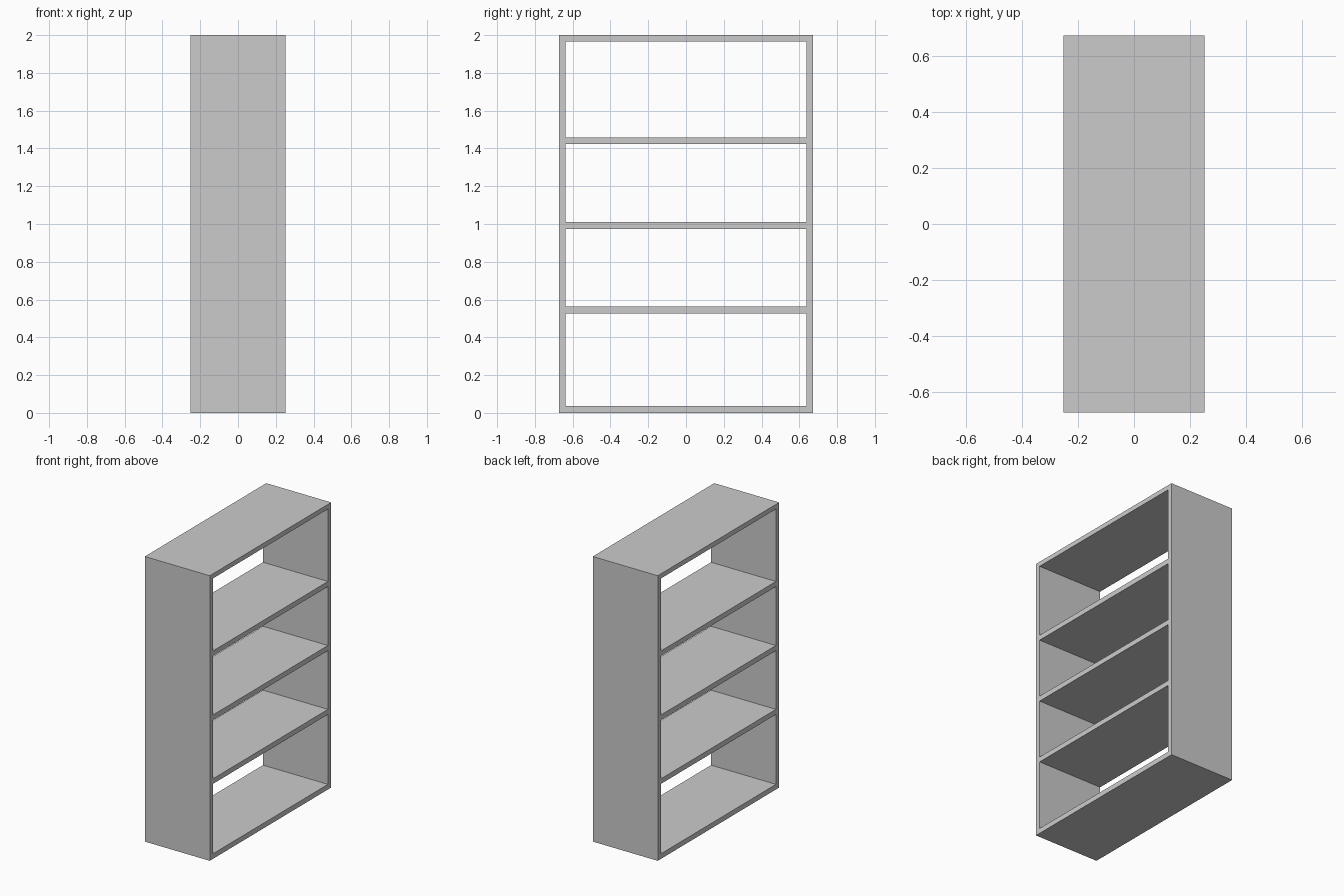
import bpy, bmesh

if "Cube" in bpy.data.objects:
    bpy.data.objects.remove(bpy.data.objects["Cube"])

HALF_DEPTH = 0.252
HALF_WIDTH = 0.673
INNER = 0.637
HEIGHT = 2.0


def add_object(name, bm):
    bmesh.ops.recalc_face_normals(bm, faces=bm.faces)
    mesh = bpy.data.meshes.new(name)
    bm.to_mesh(mesh)
    bm.free()
    obj = bpy.data.objects.new(name, mesh)
    bpy.context.collection.objects.link(obj)
    return obj


def rectangle(bm, half_width, low, high):
    corners = [(-half_width, low), (half_width, low), (half_width, high), (-half_width, high)]
    return [bm.verts.new((-HALF_DEPTH, y, z)) for y, z in corners]


def extrude_depth(bm):
    result = bmesh.ops.extrude_face_region(bm, geom=bm.faces[:])
    moved = [g for g in result["geom"] if isinstance(g, bmesh.types.BMVert)]
    bmesh.ops.translate(bm, verts=moved, vec=(2 * HALF_DEPTH, 0, 0))


# Outer frame: one seamless rectangular ring, open on both large sides
bm = bmesh.new()
outer = rectangle(bm, HALF_WIDTH, 0, HEIGHT)
inner = rectangle(bm, INNER, 0.036, HEIGHT - 0.033)
for i in range(4):
    j = (i + 1) % 4
    bm.faces.new((outer[i], outer[j], inner[j], inner[i]))
extrude_depth(bm)
add_object("bookcase_frame", bm)

# Three shelves spanning the inside of the frame
for name, low in (("lower_shelf", 0.526), ("middle_shelf", 0.974), ("upper_shelf", 1.423)):
    bm = bmesh.new()
    bm.faces.new(rectangle(bm, INNER, low, low + 0.036))
    extrude_depth(bm)
    add_object(name, bm)
